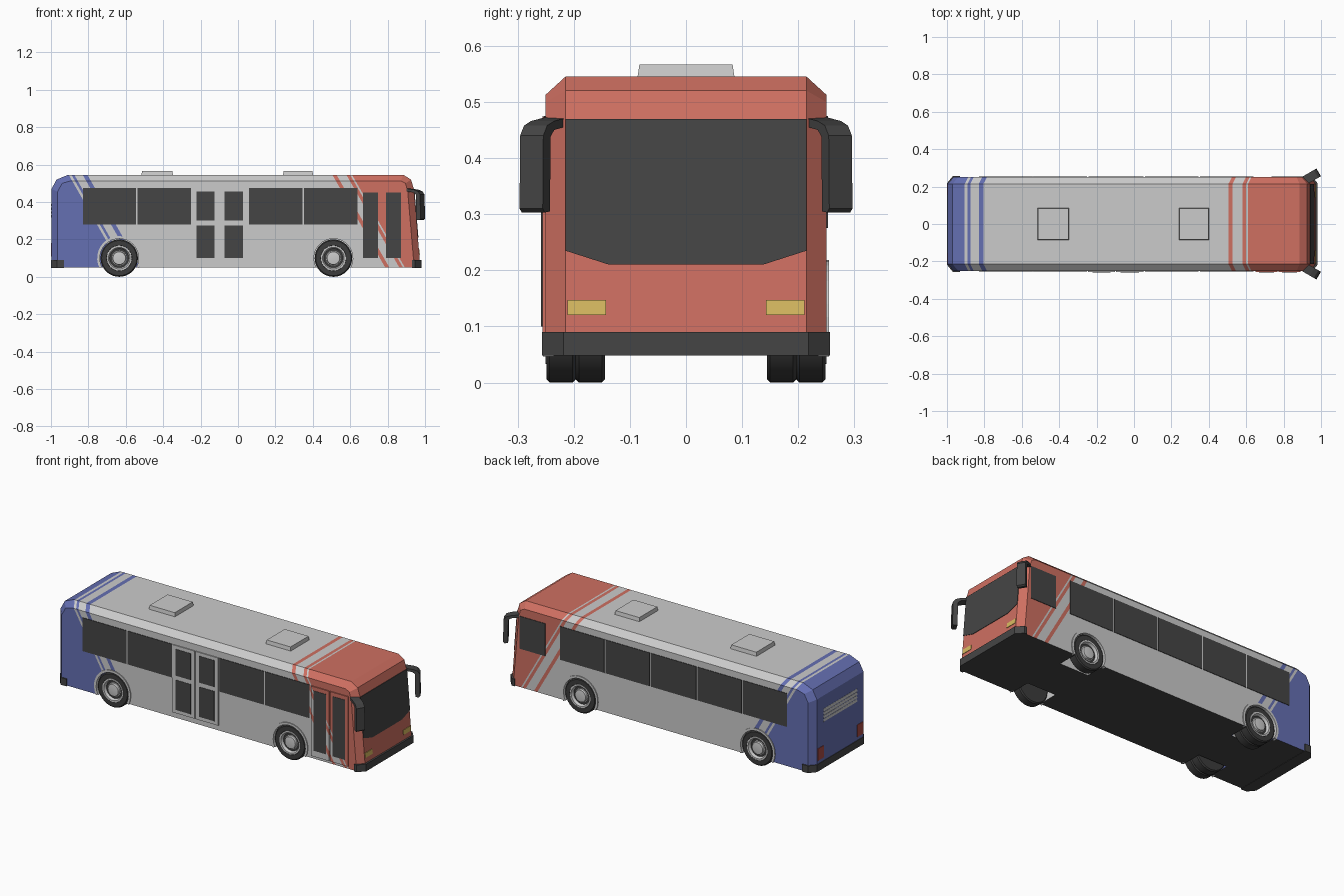
import bpy, bmesh
from math import cos, sin, pi, radians
from mathutils import Vector

if "Cube" in bpy.data.objects:
    bpy.data.objects.remove(bpy.data.objects["Cube"])


def material(name, rgb):
    m = bpy.data.materials.new(name)
    m.diffuse_color = (*rgb, 1)
    m.use_nodes = True
    m.node_tree.nodes["Principled BSDF"].inputs["Base Color"].default_value = m.diffuse_color
    return m


RED = material("red_paint", (0.62, 0.16, 0.12))
BLUE = material("blue_paint", (0.13, 0.16, 0.45))
GLASS = material("dark_glass", (0.06, 0.06, 0.06))
RUBBER = material("rubber", (0.045, 0.045, 0.045))
YELLOW = material("headlight", (0.7, 0.5, 0.12))
TAIL = material("tail_red", (0.4, 0.07, 0.06))
SLANT, ROOF = 0.57, 0.545


def loft(name, loops, mat=None, smooth=False):
    """Skin a list of equal-length point loops and cap both ends."""
    bm = bmesh.new()
    rings = [[bm.verts.new(p) for p in loop] for loop in loops]
    n = len(rings[0])
    for a, b in zip(rings, rings[1:]):
        for i in range(n):
            j = (i + 1) % n
            bm.faces.new((a[i], a[j], b[j], b[i]))
    bm.faces.new(rings[0])
    bm.faces.new(rings[-1])
    bmesh.ops.recalc_face_normals(bm, faces=bm.faces)
    me = bpy.data.meshes.new(name)
    bm.to_mesh(me)
    bm.free()
    ob = bpy.data.objects.new(name, me)
    bpy.context.collection.objects.link(ob)
    if mat:
        me.materials.append(mat)
    if smooth:
        bpy.ops.object.select_all(action='DESELECT')
        ob.select_set(True)
        bpy.context.view_layer.objects.active = ob
        bpy.ops.object.shade_smooth_by_angle(angle=radians(35))
    return ob


def box(name, x, y, z, mat=None, taper=0):
    def rect(h, t):
        return [(x[0] + t, y[0] + t, h), (x[1] - t, y[0] + t, h),
                (x[1] - t, y[1] - t, h), (x[0] + t, y[1] - t, h)]
    return loft(name, [rect(z[0], 0), rect(z[1], taper)], mat)


def side_panel(name, x, z, side, mat=None, out=0.003):
    return box(name, x, sorted((side * 0.24, side * (0.25 + out))), z, mat)


def lathe(name, cx, cz, profile, side, mat=None, n=32):
    """Revolve (radius, y) pairs about the wheel axle."""
    return loft(name, [[(cx + r * cos(2 * pi * i / n), side * y, cz + r * sin(2 * pi * i / n))
                        for i in range(n)] for r, y in profile], mat, True)


def paint(ob):
    """Cut the slanted livery stripes into the mesh and colour them."""
    cuts = [-0.905, -0.89, -0.875, -0.83, -0.805, 0.505, 0.527, 0.58, 0.6, 0.61]
    slots = [1, 0, 1, 0, 1, 0, 2, 0, 2, 0, 2]
    bm = bmesh.new()
    bm.from_mesh(ob.data)
    normal = Vector((1, 0, SLANT))
    for c in cuts:
        bmesh.ops.bisect_plane(bm, geom=bm.verts[:] + bm.edges[:] + bm.faces[:],
                               plane_co=(c, 0, ROOF), plane_no=normal.normalized())
    for f in bm.faces:
        c = f.calc_center_median()
        u = c.x + SLANT * (c.z - ROOF)
        f.material_index = slots[sum(u > k for k in cuts)]
        if f.normal.z < -0.9 and c.z < 0.06:
            f.material_index = 3
    ob.data.materials.clear()
    for m in (None, BLUE, RED, GLASS):
        ob.data.materials.append(m)
    bm.to_mesh(ob.data)
    bm.free()


# Body shell: full outline in the middle, inset outline on the sides
full = [(-0.997, 0.05), (-0.997, 0.47), (-0.97, 0.52), (-0.91, 0.545),
        (0.885, 0.545), (0.925, 0.52), (0.94, 0.47), (0.975, 0.05)]
inset = [(-0.965, 0.05), (-0.965, 0.455), (-0.94, 0.5), (-0.895, 0.513),
         (0.87, 0.513), (0.895, 0.5), (0.907, 0.46), (0.942, 0.05)]
body = loft("body", [[(x, y, z) for x, z in prof] for y, prof in
                     ((-0.25, inset), (-0.215, full), (0.215, full), (0.25, inset))])

# Wheel wells, arches and wheels
AXLES = (("rear", -0.635), ("front", 0.51))
for axle, cx in AXLES:
    for side in (-1, 1):
        cut = lathe("well_cutter", cx, 0.1, [(0.106, 0.13), (0.106, 0.3)], side)
        mod = body.modifiers.new("well", 'BOOLEAN')
        mod.operation, mod.solver, mod.object = 'DIFFERENCE', 'EXACT', cut
        bpy.context.view_layer.objects.active = body
        bpy.ops.object.modifier_apply(modifier=mod.name)
        bpy.data.objects.remove(cut)

        angles = [radians(-27 + 234 * i / 20) for i in range(21)]
        arc = [(0.118, a) for a in angles] + [(0.104, a) for a in reversed(angles)]
        loft(axle + "_wheel_arch", [[(cx + r * cos(a), side * y, 0.1 + r * sin(a)) for r, a in arc]
                                    for y in (0.235, 0.255)])
        tyre = [(0.062, 0.196), (0.094, 0.196), (0.1, 0.202), (0.1, 0.243),
                (0.094, 0.249), (0.068, 0.249), (0.064, 0.235)]
        lathe(axle + "_tyre", cx, 0.1, tyre, side, RUBBER)
        if axle == "rear":
            lathe("rear_inner_tyre", cx, 0.1, [(r, y - 0.052) for r, y in tyre], side, RUBBER)
        lathe(axle + "_rim", cx, 0.1, [(0.067, 0.2), (0.067, 0.25), (0.058, 0.25), (0.05, 0.232),
                                       (0.036, 0.236), (0.034, 0.248), (0.02, 0.25)], side)
paint(body)
bpy.ops.object.select_all(action='DESELECT')

# Side windows
edges = [-0.833, -0.541, -0.247, 0.054, 0.348, 0.642]
for i, (a, b) in enumerate(zip(edges, edges[1:])):
    for side in (-1, 1):
        if side == 1 or i != 2:
            side_panel("side_window", (a + 0.004, b - 0.004), (0.28, 0.475), side, GLASS)
side_panel("driver_window", (0.735, 0.9), (0.275, 0.465), 1, GLASS)

# Doors with glazed leaves
for x0, x1 in ((-0.247, -0.101), (-0.095, 0.051)):
    paint(side_panel("middle_door_leaf", (x0, x1), (0.08, 0.475), -1, out=0.006))
    for z in ((0.1, 0.275), (0.3, 0.455)):
        side_panel("middle_door_glass", (x0 + 0.024, x1 - 0.024), z, -1, GLASS, 0.008)
for x0, x1 in ((0.65, 0.767), (0.773, 0.89)):
    paint(side_panel("front_door_leaf", (x0, x1), (0.065, 0.473), -1, out=0.006))
    side_panel("front_door_glass", (x0 + 0.018, x1 - 0.018), (0.1, 0.45), -1, GLASS, 0.008)


def front_x(z):
    return 0.975 - (z - 0.05) / 12


# Windscreen and headlights follow the sloping front
def front_panel(name, pts, mat):
    loft(name, [[(front_x(z) + d, y, z) for y, z in pts] for d in (-0.006, 0.003)], mat)


front_panel("windscreen", [(-0.215, 0.47), (-0.215, 0.235), (-0.137, 0.21),
                           (0.137, 0.21), (0.215, 0.235), (0.215, 0.47)], GLASS)
for s in (-1, 1):
    front_panel("headlight", [(s * 0.143, 0.12), (s * 0.211, 0.12),
                              (s * 0.211, 0.147), (s * 0.143, 0.147)], YELLOW)
    box("tail_light", (-1.0, -0.98), sorted((s * 0.155, s * 0.21)), (0.11, 0.18), TAIL)

# Rear engine louvres
for i in range(4):
    z = 0.318 + i * 0.02
    loft("rear_louvre", [[(-0.99, y, z), (-1.0, y, z), (-0.998, y, z + 0.015), (-0.99, y, z + 0.015)]
                         for y in (-0.155, 0.155)])

# Bumpers
for name, tip, corner, back in (("front_bumper", 0.982, 0.947, 0.93),
                                ("rear_bumper", -1.0, -0.968, -0.93)):
    plan = [(back, -0.257), (corner, -0.257), (tip, -0.218),
            (tip, 0.218), (corner, 0.257), (back, 0.257)]
    loft(name, [[(x, y, z) for x, y in plan] for z in (0.048, 0.09)], GLASS)

# Roof hatches
for x in ((-0.517, -0.347), (0.24, 0.402)):
    box("roof_hatch", x, (-0.087, 0.087), (0.54, 0.567), taper=0.004)

# Wing mirrors: hooked profile extruded across a diagonal arm
hook = [(-0.01, 0.472), (0.035, 0.466), (0.06, 0.458), (0.074, 0.44), (0.076, 0.31),
        (0.068, 0.303), (0.05, 0.305), (0.048, 0.438), (0.035, 0.45), (-0.01, 0.457)]
for s in (-1, 1):
    loft("wing_mirror", [[(0.922 + 0.86 * d - 0.5 * w, s * (0.238 + 0.5 * d + 0.86 * w), z)
                          for d, z in hook] for w in (-0.024, 0.024)], GLASS)
